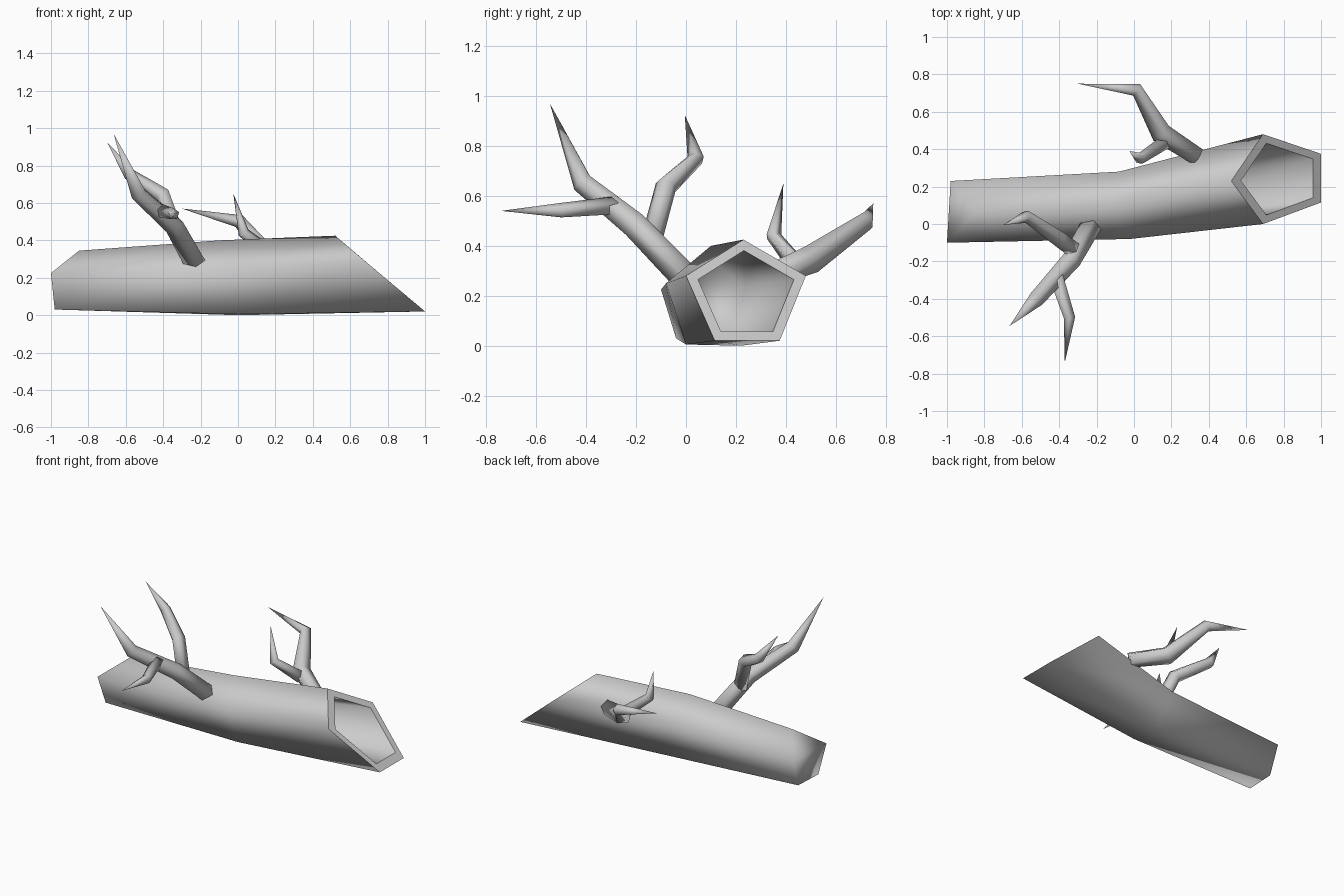
import bpy, bmesh, math
from mathutils import Vector

old = bpy.data.objects.get("Cube")
if old:
    bpy.data.objects.remove(old, do_unlink=True)

# One plain wood grey
grey = bpy.data.materials.new("wood_grey")
grey.use_nodes = True
COLOUR = (0.6, 0.6, 0.6, 1)
grey.diffuse_color = COLOUR
grey.node_tree.nodes["Principled BSDF"].inputs["Base Color"].default_value = COLOUR


def bridge(bm, a, b):
    """Join two equal rings with quads."""
    n = len(a)
    return [bm.faces.new((a[i], a[(i + 1) % n], b[(i + 1) % n], b[i])) for i in range(n)]


def finish(name, bm, flat=()):
    """Smooth everything except the flat faces, whose borders stay sharp."""
    bmesh.ops.recalc_face_normals(bm, faces=bm.faces[:])
    for f in bm.faces:
        f.smooth = True
    for f in flat:
        f.smooth = False
        for e in f.edges:
            e.smooth = False
    mesh = bpy.data.meshes.new(name)
    bm.to_mesh(mesh)
    bm.free()
    mesh.materials.append(grey)
    ob = bpy.data.objects.new(name, mesh)
    bpy.context.collection.objects.link(ob)
    return ob


def shrink(ring, k):
    c = sum((Vector(p) for p in ring), Vector()) / len(ring)
    return [c + (Vector(p) - c) * k for p in ring]


# Hollow log: rings run top, back, back bottom, front bottom, front
butt = [(-.85, .06, .345), (-.98, .23, .225), (-.97, .165, .03), (-.98, -.04, .03), (-1, -.1, .225)]
middle = [(-.1, .1, .4), (-.08, .28, .25), (0, .22, 0), (0, 0, .005), (-.02, -.08, .25)]
mouth = [(.52, .23, .425), (.69, .48, .28), (1, .375, .02), (1, .115, .02), (.69, 0, .28)]

bm = bmesh.new()
rings = [[bm.verts.new(p) for p in r]
         for r in (butt, middle, mouth, shrink(mouth, .8), shrink(middle, .75))]
rim = []
for i in range(4):
    faces = bridge(bm, rings[i], rings[i + 1])
    if i == 2:
        rim = faces
bm.faces.new(rings[0])
bm.faces.new(rings[-1])
finish("hollow_log", bm, rim)


def branch(name, path, sides=5):
    """Tapered bent branch: path points are x, y, z, radius; the last is the tip."""
    pts = [Vector(p[:3]) for p in path]
    bm = bmesh.new()
    prev = None
    for i, p in enumerate(path[:-1]):
        d = (pts[i + 1] - pts[i]).normalized()
        if i:
            d = (d + (pts[i] - pts[i - 1]).normalized()).normalized()
        u = d.cross(Vector((0, 0, 1))).normalized()
        v = u.cross(d)
        ring = []
        for k in range(sides):
            a = math.tau * k / sides + math.pi / 2
            ring.append(bm.verts.new(pts[i] + (u * math.cos(a) + v * math.sin(a)) * p[3]))
        if prev:
            bridge(bm, prev, ring)
        else:
            bm.faces.new(ring)
        prev = ring
    tip = bm.verts.new(pts[-1])
    for k in range(sides):
        bm.faces.new((prev[k], prev[(k + 1) % sides], tip))
    finish(name, bm)


# Front branch with two offshoots
branch("front_branch", [(-.22, .01, .26, .06), (-.34, -.2, .48, .055),
                        (-.53, -.41, .65, .045), (-.665, -.545, .97, 0)])
branch("front_twig", [(-.42, -.27, .56, .04), (-.345, -.5, .54, .032), (-.37, -.74, .54, 0)])
branch("front_fork", [(-.32, -.14, .42, .045), (-.4, -.08, .64, .045),
                      (-.58, .04, .75, .035), (-.7, -.005, .925, 0)])

# Back branch with one offshoot
branch("back_branch", [(.34, .36, .29, .05), (.14, .49, .34, .06),
                       (.01, .72, .5, .038), (-.3, .75, .57, 0)])
branch("back_twig", [(.17, .44, .33, .04), (.03, .35, .44, .032), (-.025, .39, .65, 0)])
